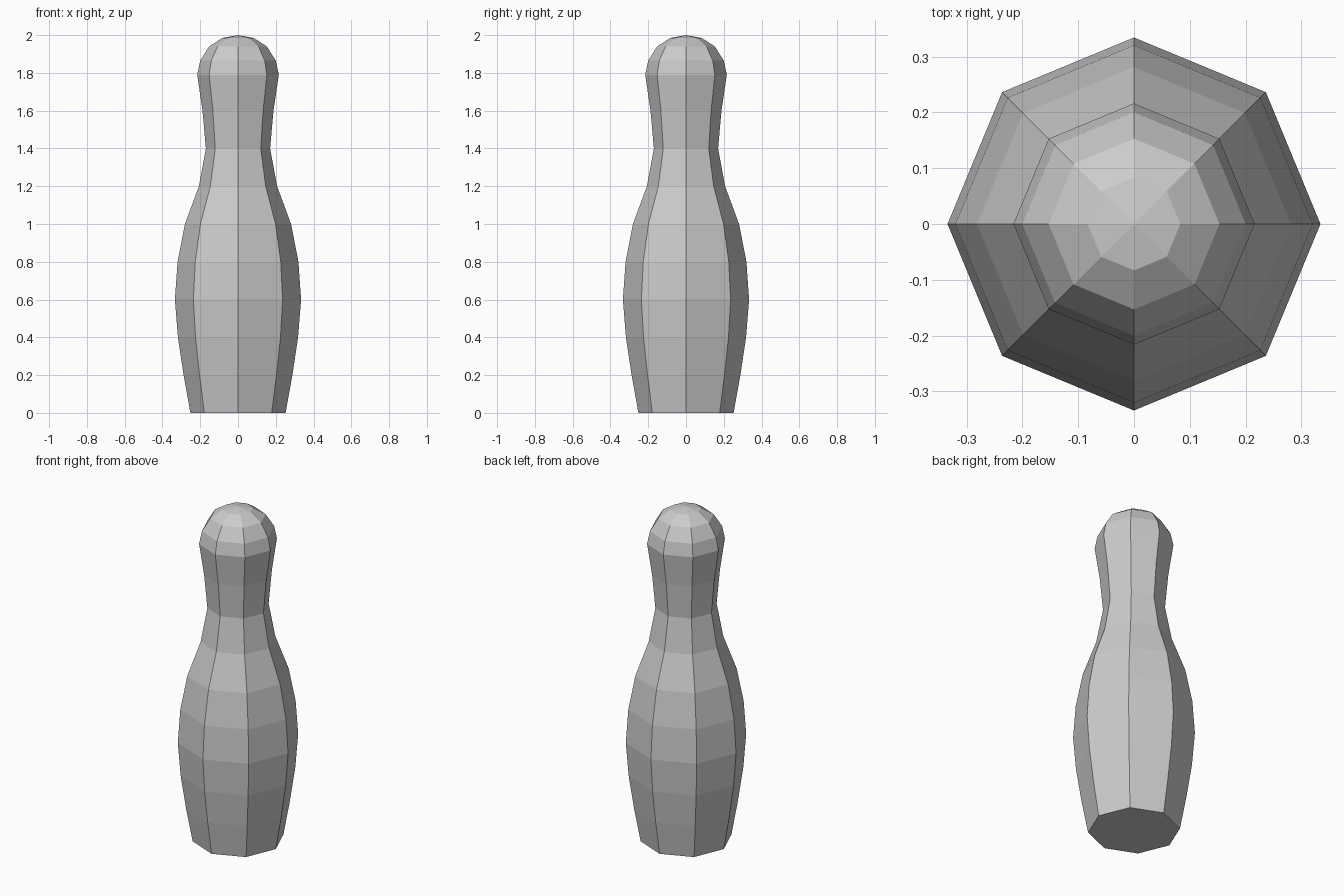
import bpy, bmesh, math

if "Cube" in bpy.data.objects:
    bpy.data.objects.remove(bpy.data.objects["Cube"])

SIDES = 8
# Pin outline: (corner radius, height) from base to crown
PROFILE = [(0.252, 0.0), (0.288, 0.2), (0.318, 0.4), (0.334, 0.6),
           (0.32, 0.8), (0.281, 1.0), (0.207, 1.2), (0.17, 1.4),
           (0.188, 1.6), (0.216, 1.79), (0.2, 1.865), (0.153, 1.94),
           (0.083, 1.985)]
TOP = 2.0

bm = bmesh.new()
rings = []
for r, z in PROFILE:
    rings.append([bm.verts.new((r * math.cos(math.tau * i / SIDES),
                                r * math.sin(math.tau * i / SIDES), z))
                  for i in range(SIDES)])

# Side walls
for low, high in zip(rings, rings[1:]):
    for i in range(SIDES):
        j = (i + 1) % SIDES
        bm.faces.new((low[i], low[j], high[j], high[i]))

# Pointed crown and flat base
tip = bm.verts.new((0, 0, TOP))
for i in range(SIDES):
    bm.faces.new((rings[-1][i], rings[-1][(i + 1) % SIDES], tip))
bm.faces.new(rings[0][::-1])

mesh = bpy.data.meshes.new("bowling_pin")
bm.to_mesh(mesh)
bm.free()

# Single light grey colour
mat = bpy.data.materials.new("light_grey")
mat.diffuse_color = (0.6, 0.6, 0.6, 1)
mat.use_nodes = True
mat.node_tree.nodes["Principled BSDF"].inputs["Base Color"].default_value = mat.diffuse_color
mesh.materials.append(mat)
pin = bpy.data.objects.new("bowling_pin", mesh)
bpy.context.collection.objects.link(pin)
